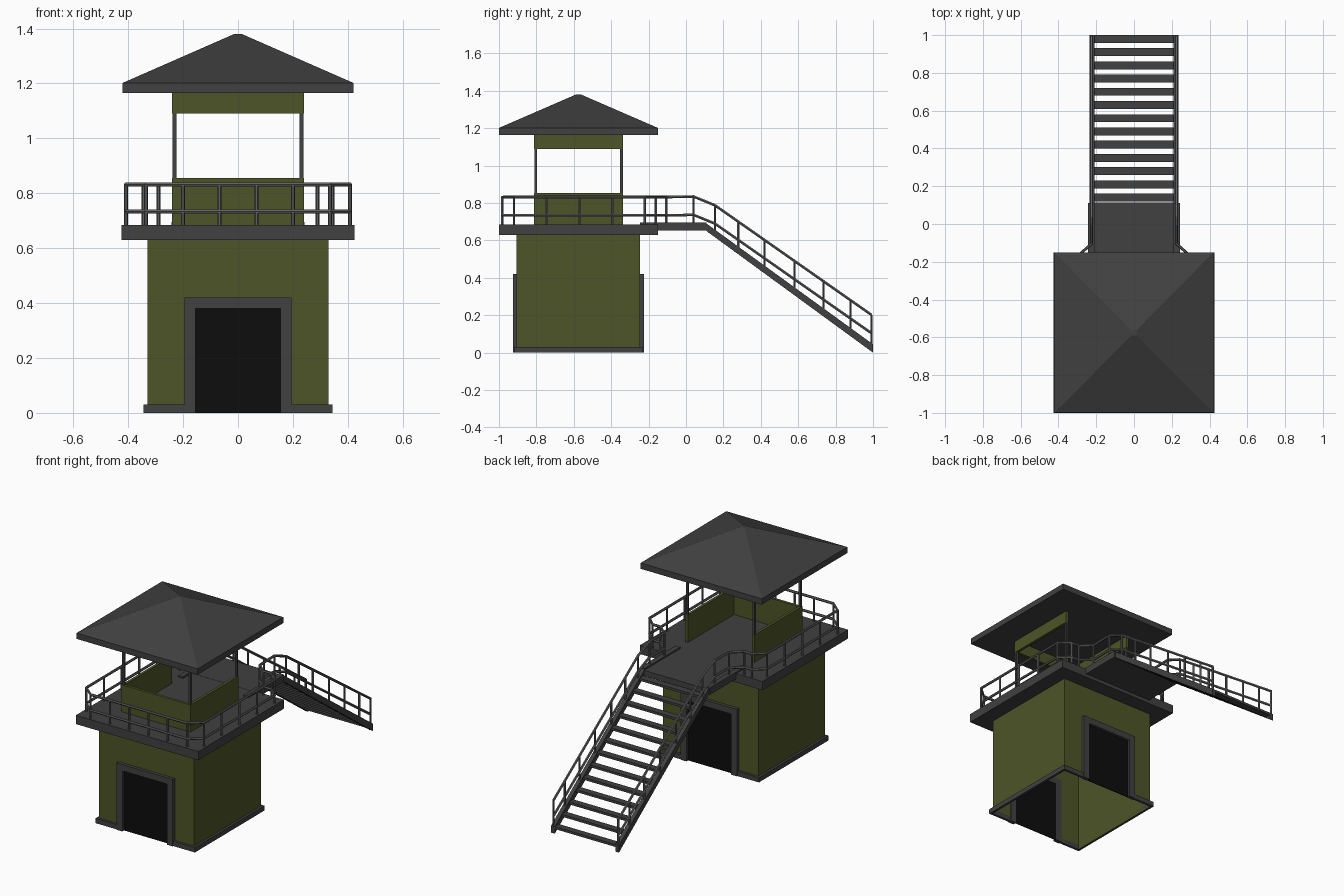
import bpy, bmesh
from mathutils import Vector

if "Cube" in bpy.data.objects:
    bpy.data.objects.remove(bpy.data.objects["Cube"])


def material(name, rgb):
    m = bpy.data.materials.new(name)
    m.diffuse_color = (*rgb, 1)
    m.use_nodes = True
    m.node_tree.nodes["Principled BSDF"].inputs["Base Color"].default_value = m.diffuse_color
    return m


GREEN = material("olive", (0.075, 0.09, 0.02))
DARK = material("dark_grey", (0.052, 0.052, 0.052))
STEEL = material("steel_grey", (0.12, 0.12, 0.12))
BLACK = material("black", (0.004, 0.004, 0.004))
CY = -0.575      # centre of the tower in y
DECK = 0.685     # platform floor height


def finish(name, bm, mat):
    bmesh.ops.recalc_face_normals(bm, faces=bm.faces)
    mesh = bpy.data.meshes.new(name)
    bm.to_mesh(mesh)
    bm.free()
    mesh.materials.append(mat)
    ob = bpy.data.objects.new(name, mesh)
    bpy.context.collection.objects.link(ob)
    return ob


def add_box(bm, x, y, z):
    geo = bmesh.ops.create_cube(bm, size=1)
    for v in geo["verts"]:
        v.co = Vector([(a + b) / 2 + c * (b - a) for (a, b), c in zip((x, y, z), v.co)])


def boxes(name, mat, *parts):
    bm = bmesh.new()
    for p in parts:
        add_box(bm, *p)
    return finish(name, bm, mat)


def extrude_yz(name, profile, x0, x1, mat):
    bm = bmesh.new()
    f = bm.faces.new([bm.verts.new((x0, y, z)) for y, z in profile])
    ext = bmesh.ops.extrude_face_region(bm, geom=[f])
    bmesh.ops.translate(bm, vec=(x1 - x0, 0, 0),
                        verts=[g for g in ext["geom"] if isinstance(g, bmesh.types.BMVert)])
    return finish(name, bm, mat)


def tubes(name, paths, radius, mat):
    cu = bpy.data.curves.new(name, "CURVE")
    cu.dimensions = "3D"
    cu.bevel_depth = radius
    cu.bevel_resolution = 1
    cu.use_fill_caps = True
    for path in paths:
        sp = cu.splines.new("POLY")
        sp.points.add(len(path) - 1)
        for p, co in zip(sp.points, path):
            p.co = (*co, 1)
            p.radius = 1
        sp.use_smooth = False
    cu.materials.append(mat)
    ob = bpy.data.objects.new(name, cu)
    bpy.context.collection.objects.link(ob)


# Lower room: hollow shell, open underneath
room = boxes("lower_room", GREEN, ((-0.33, 0.33), (-0.905, -0.245), (0, 0.64)))
bm = bmesh.new()
bm.from_mesh(room.data)
bmesh.ops.delete(bm, geom=[f for f in bm.faces if f.calc_center_median().z < 0.01], context="FACES")
bm.to_mesh(room.data)
bm.free()

# Doors, door frames and plinth, front and back
for side, s in (("front", -1), ("back", 1)):
    def span(a, b):
        return tuple(sorted((CY + s * a, CY + s * b)))
    fy = span(0.325, 0.35)
    boxes(side + "_door_frame", DARK,
          ((-0.195, -0.155), fy, (0, 0.38)), ((0.155, 0.195), fy, (0, 0.38)),
          ((-0.195, 0.195), fy, (0.38, 0.42)))
    boxes(side + "_door", BLACK, ((-0.155, 0.155), span(0.328, 0.333), (0, 0.38)))
    py = span(0.33, 0.345)
    boxes(side + "_plinth", DARK, ((-0.345, -0.195), py, (0, 0.03)), ((0.195, 0.345), py, (0, 0.03)))
boxes("side_plinths", DARK, *[((a, b), (-0.905, -0.245), (0, 0.03))
                              for a, b in ((-0.345, -0.33), (0.33, 0.345))])

# Platform slab and rear landing with raised edges
boxes("platform", DARK, ((-0.425, 0.425), (-1.0, -0.15), (0.63, DECK)))
boxes("landing", DARK, ((-0.215, 0.215), (-0.16, 0.115), (0.652, 0.686)))
boxes("landing_edges", DARK, *[((a, b), (-0.245, 0.11), (0.652, 0.695))
                               for a, b in ((-0.243, -0.21), (0.21, 0.243))])

# Cabin: low wall and upper band, open at the back, with corner posts
for name, z in (("cabin_low_wall", (DECK, 0.855)), ("cabin_upper_band", (1.09, 1.17))):
    boxes(name, GREEN,
          ((-0.24, 0.24), (-0.812, -0.795), z),
          ((-0.24, -0.223), (-0.795, -0.337), z), ((0.223, 0.24), (-0.795, -0.337), z))
boxes("cabin_posts", DARK, *[((x - 0.007, x + 0.007), (y - 0.007, y + 0.007), (DECK, 1.17))
                             for x in (-0.231, 0.231) for y in (-0.803, -0.345)])

# Roof: eaves slab rising to a small flat cap
bm = bmesh.new()
rings = []
for h, z in ((0.42, 1.165), (0.42, 1.202), (0.014, 1.38)):
    rings.append([bm.verts.new((sx * h, CY + sy * h * 1.01, z))
                  for sx, sy in ((-1, -1), (1, -1), (1, 1), (-1, 1))])
for lo, hi in zip(rings, rings[1:]):
    for i in range(4):
        bm.faces.new((lo[i], lo[(i + 1) % 4], hi[(i + 1) % 4], hi[i]))
bm.faces.new(rings[0])
bm.faces.new(rings[-1])
finish("roof", bm, DARK)

# Stairs: two stringers and evenly spaced treads


def stair_z(y):
    return 0.687 - (y - 0.115) * 0.725


profile = [(0.11, 0.69), (1.0, 0.045), (1.0, 0.0), (0.11, 0.65)]
for name, a, b in (("left_stringer", -0.235, -0.21), ("right_stringer", 0.21, 0.235)):
    extrude_yz(name, profile, a, b, DARK)
boxes("stair_treads", DARK, *[((-0.212, 0.212), (y - 0.021, y + 0.021),
                               (stair_z(y) - 0.03, stair_z(y) - 0.015))
                              for y in (0.14 + 0.07 * i for i in range(13))])

# Railing: one top and one middle tube all the way round, plus uprights
half = [(0.335, -0.982), (0.408, -0.92), (0.408, -0.22), (0.345, -0.162), (0.29, -0.162), (0.225, -0.105)]
slope = [(0.04, 0.835), (0.155, 0.788), (0.992, 0.202)]


def rail(drop):
    right = [(x, y, 0.832 - drop) for x, y in half]
    right += [(0.225, y, z - drop) for y, z in slope]
    return [(-x, y, z) for x, y, z in reversed(right)] + right


tubes("handrails", [rail(0), rail(0.098)], 0.008, STEEL)
uprights = [[(x, -0.982, DECK), (x, -0.982, 0.832)] for x in (-0.335, -0.2, -0.067, 0.067, 0.2, 0.335)]
for s in (-1, 1):
    spots = [(0.408, -0.92 + 0.175 * i) for i in range(5)] + half[3:] + [(0.225, 0.04)]
    uprights += [[(s * x, y, DECK), (s * x, y, 0.832)] for x, y in spots]
    for y in (0.155, 0.28, 0.42, 0.58, 0.735, 0.88, 0.992):
        top = 0.788 - (y - 0.155) * 0.70
        uprights.append([(s * 0.225, y, stair_z(y) - 0.02), (s * 0.225, y, top)])
tubes("rail_uprights", uprights, 0.007, STEEL)
